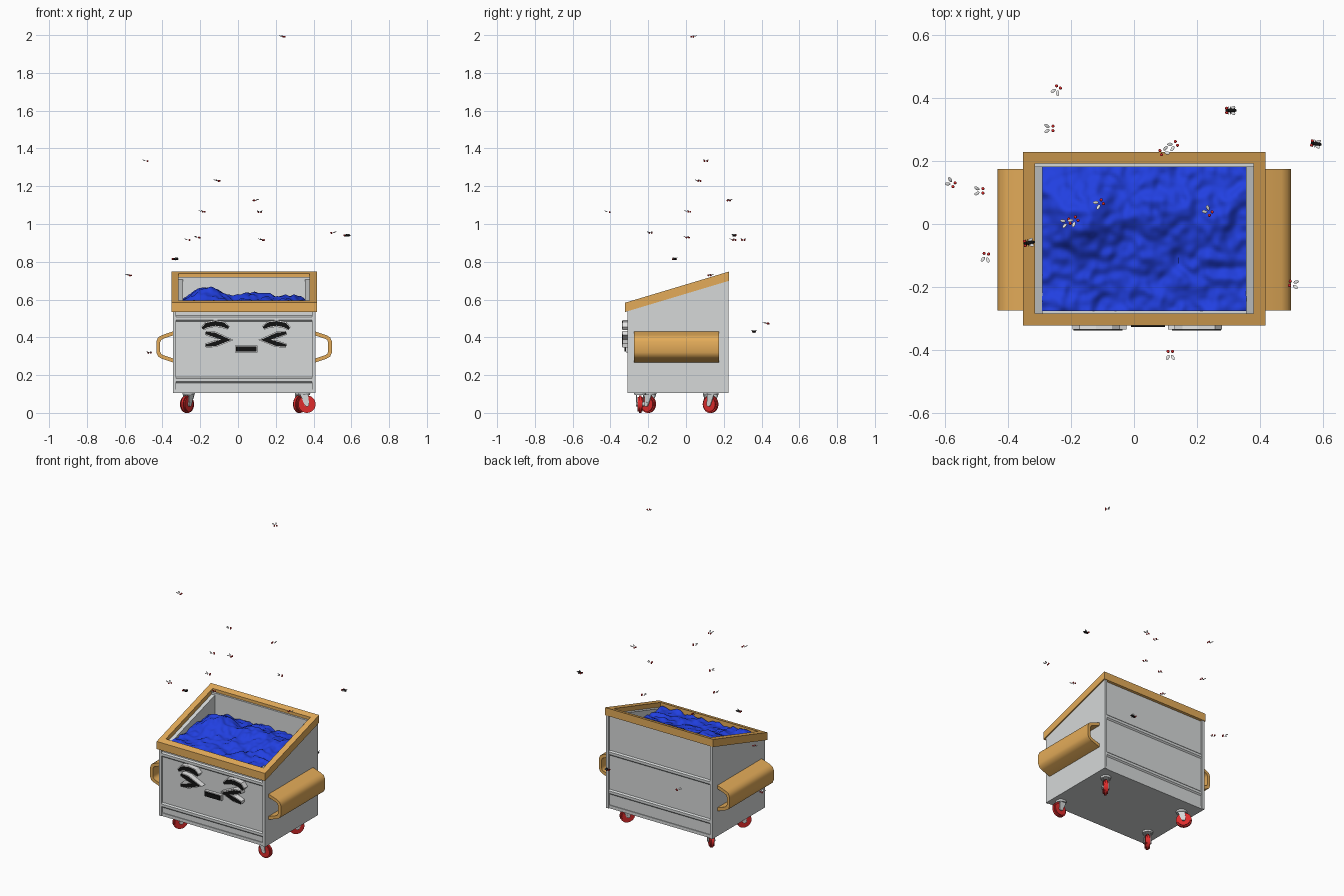
import bpy, bmesh, math
from mathutils import Vector, Matrix, noise

cube = bpy.data.objects.get("Cube")
if cube:
    bpy.data.objects.remove(cube, do_unlink=True)


def material(name, r, g, b):
    mat = bpy.data.materials.new(name)
    mat.use_nodes = True
    mat.diffuse_color = (r, g, b, 1)
    mat.node_tree.nodes["Principled BSDF"].inputs["Base Color"].default_value = (r, g, b, 1)
    return mat


STEEL = material("pale steel", 0.67, 0.69, 0.69)
TAN = material("tan paint", 0.77, 0.41, 0.1)
BLUE = material("blue rubbish", 0.015, 0.05, 0.75)
RED = material("red", 0.74, 0.025, 0.025)
BLACK = material("black", 0.006, 0.006, 0.006)
WHITE = material("white", 0.8, 0.8, 0.8)

MID = 0.0325               # centre line of the bin
LEFT, RIGHT = -0.345, 0.41
FRONT, BACK = -0.31, 0.225
FLOOR = 0.105


def finish(name, bm, *mats, smooth=False):
    bmesh.ops.recalc_face_normals(bm, faces=bm.faces)
    mesh = bpy.data.meshes.new(name)
    bm.to_mesh(mesh)
    bm.free()
    obj = bpy.data.objects.new(name, mesh)
    bpy.context.scene.collection.objects.link(obj)
    for mat in mats:
        mesh.materials.append(mat)
    if smooth:
        bpy.ops.object.select_all(action='DESELECT')
        obj.select_set(True)
        bpy.context.view_layer.objects.active = obj
        bpy.ops.object.shade_smooth_by_angle(angle=math.radians(40))


def extrude(bm, outline, offset):
    face = bm.faces.new([bm.verts.new(p) for p in outline])
    out = bmesh.ops.extrude_face_region(bm, geom=[face], use_keep_orig=True)
    verts = [v for v in out["geom"] if isinstance(v, bmesh.types.BMVert)]
    bmesh.ops.translate(bm, vec=offset, verts=verts)


def prism(bm, profile, x0, x1):
    """Sweep a (y, z) profile along x."""
    extrude(bm, [(x0, y, z) for y, z in profile], (x1 - x0, 0, 0))


def stroke(name, points, width, y0, y1, mat, taper=1.0, smooth=False):
    """Constant-depth band following a path of (x, z) points."""
    pts = [Vector(p) for p in points]
    sides = ([], [])
    for i, p in enumerate(pts):
        a = (p - pts[i - 1]).normalized() if i else None
        b = (pts[i + 1] - p).normalized() if i < len(pts) - 1 else None
        d = ((a or b) + (b or a)).normalized()
        half = width / 2 / max(0.45, d.dot(a or b))
        if a is None or b is None:
            half *= taper
        n = Vector((-d.y, d.x)) * half
        sides[0].append(p + n)
        sides[1].append(p - n)
    bm = bmesh.new()
    outline = sides[0] + sides[1][::-1]
    extrude(bm, [(p.x, y0, p.y) for p in outline], (0, y1 - y0, 0))
    finish(name, bm, mat, smooth=smooth)


def rim_z(y):
    return 0.535 + (y + 0.32) * 0.3


# Side walls, following the sloping top: outer skin and inner liner
for name, outer, skin, inner in (("right_wall", LEFT, LEFT + 0.018, -0.29),
                                 ("left_wall", RIGHT, RIGHT - 0.018, 0.355)):
    bm = bmesh.new()
    for x0, x1, y0, y1 in ((outer, skin, FRONT, BACK), (skin, inner, FRONT + 0.02, BACK - 0.02)):
        prism(bm, [(y0, FLOOR), (y1, FLOOR), (y1, rim_z(y1) + 0.02), (y0, rim_z(y0) + 0.02)], x0, x1)
    finish(name, bm, STEEL)


# Front and back walls: recessed panels crossed by two pressed ridges
def ridged_wall(name, outer, inner, ridges):
    step = 0.01 if outer < inner else -0.01
    top = rim_z(outer) + 0.02
    profile = [(inner, FLOOR), (outer + step, FLOOR)]
    for z in ridges:
        profile += [(outer + step, z - 0.016), (outer + step / 5, z - 0.008),
                    (outer + step / 5, z + 0.008), (outer + step, z + 0.016)]
    profile += [(outer + step, top), (inner, top)]
    bm = bmesh.new()
    prism(bm, profile, LEFT + 0.018, RIGHT - 0.018)
    finish(name, bm, STEEL)


ridged_wall("front_wall", FRONT, -0.275, (0.175, 0.5))
ridged_wall("back_wall", BACK, 0.18, (0.21, 0.46))

bm = bmesh.new()
prism(bm, [(FRONT + 0.005, FLOOR), (BACK - 0.005, FLOOR),
           (BACK - 0.005, FLOOR + 0.02), (FRONT + 0.005, FLOOR + 0.02)], LEFT + 0.01, RIGHT - 0.01)
finish("bin_floor", bm, STEEL)

# Sloping rim
bm = bmesh.new()
for x0, x1, y0, y1 in ((-0.352, -0.314, -0.322, 0.228), (0.379, 0.417, -0.322, 0.228),
                       (-0.314, 0.379, -0.322, -0.284), (-0.314, 0.379, 0.192, 0.228)):
    prism(bm, [(y0, rim_z(y0)), (y1, rim_z(y1)),
               (y1, rim_z(y1) + 0.049), (y0, rim_z(y0) + 0.049)], x0, x1)
finish("rim", bm, TAN)

# Lumpy rubbish heap
bm = bmesh.new()
bmesh.ops.create_grid(bm, x_segments=84, y_segments=60, size=0.5)
bumps = ((-0.16, 0.02, 0.085), (0.08, 0.05, 0.048), (0.27, 0.03, 0.033))
for v in bm.verts:
    x, y = MID + v.co.x * 0.647, -0.0475 + v.co.y * 0.457
    z = 0.583 + 0.03 * (y + 0.05)
    z += sum(h * math.exp(-((x - a) ** 2 + (y - b) ** 2) / 0.011) for a, b, h in bumps)
    z += 0.019 * noise.noise((x * 14, y * 14, 3)) + 0.012 * noise.noise((x * 32, y * 32, 7))
    v.co = (x, y, z)
finish("rubbish_heap", bm, BLUE, smooth=True)

# Side lifting sleeves
sleeve = [(0.405, 0.422), (0.464, 0.402), (0.48, 0.393), (0.487, 0.376),
          (0.487, 0.322), (0.48, 0.305), (0.464, 0.296), (0.405, 0.276)]
for name, path in (("left_sleeve", sleeve), ("right_sleeve", [(2 * MID - x, z) for x, z in sleeve])):
    stroke(name, path, 0.02, -0.275, 0.175, TAN, smooth=True)

# Face: thin black strokes on white backing
brow = [(-0.188, 0.446), (-0.165, 0.465), (-0.12, 0.474), (-0.077, 0.467), (-0.05, 0.45)]
squint = [(-0.172, 0.424), (-0.125, 0.413), (-0.063, 0.387), (-0.12, 0.366), (-0.172, 0.356)]
for side in ("right", "left"):
    for part, path in (("brow", brow), ("squint", squint)):
        if side == "left":
            path = [(0.084 - x, z) for x, z in path]
        stroke(f"{side}_{part}_backing", path, 0.036, -0.29, -0.335, WHITE, 0.6)
        stroke(f"{side}_{part}", path, 0.024, -0.335, -0.338, BLACK, 0.5)
stroke("mouth_backing", [(-0.015, 0.339), (0.103, 0.339)], 0.036, -0.29, -0.318, WHITE)
stroke("mouth", [(-0.01, 0.339), (0.098, 0.339)], 0.027, -0.318, -0.326, BLACK)


# Swivel casters
def caster(name, x, y, angle):
    spot = Matrix.Translation((x, y, 0)) @ Matrix.Rotation(math.radians(angle), 4, 'Z')
    axle = spot @ Matrix.Translation((0, 0, 0.046)) @ Matrix.Rotation(math.pi / 2, 4, 'X')
    bm = bmesh.new()
    bmesh.ops.create_cone(bm, cap_ends=True, segments=28, radius1=0.046, radius2=0.046,
                          depth=0.028, matrix=axle)
    caps = [e for e in bm.edges if any(len(f.verts) > 4 for f in e.link_faces)]
    bmesh.ops.bevel(bm, geom=caps, offset=0.007, segments=2, affect='EDGES')
    finish(name + "_wheel", bm, RED, smooth=True)
    bm = bmesh.new()
    bmesh.ops.create_cone(bm, cap_ends=True, segments=16, radius1=0.012, radius2=0.012,
                          depth=0.044, matrix=axle)
    bmesh.ops.create_cone(bm, cap_ends=True, segments=20, radius1=0.03, radius2=0.032, depth=0.012,
                          matrix=spot @ Matrix.Translation((0.014, 0, 0.1)))
    leg = [(-0.011, 0.038), (0.011, 0.038), (0.036, 0.098), (-0.008, 0.098)]
    for s in (-0.021, 0.016):
        extrude(bm, [spot @ Vector((a, s, z)) for a, z in leg],
                spot.to_3x3() @ Vector((0, 0.005, 0)))
    finish(name + "_fork", bm, STEEL)


caster("front_right", -0.27, -0.2, 55)
caster("back_right", -0.27, 0.13, -45)
caster("front_left", 0.365, -0.243, 180)
caster("back_left", 0.325, 0.13, 55)


# Flies: eyes and wings, some with a dark body
def fly(number, x, y, z, heading, has_body):
    base = Matrix.Translation((x, y, z)) @ Matrix.Rotation(math.radians(heading), 4, 'Z')
    bm = bmesh.new()

    def blob(loc, size, index, turn=0.0, pitch=0.0):
        m = (base @ Matrix.Translation(loc) @ Matrix.Rotation(turn, 4, 'Z')
             @ Matrix.Rotation(pitch, 4, 'Y') @ Matrix.Diagonal((*size, 1)))
        old = set(bm.faces)
        bmesh.ops.create_icosphere(bm, subdivisions=2, radius=1, matrix=m)
        for f in set(bm.faces) - old:
            f.material_index = index

    for s in (-1, 1):
        blob((0.011, s * 0.007, 0), (0.005, 0.005, 0.005), 0)
        blob((-0.008, s * 0.008, 0.004), (0.01, 0.005, 0.0015), 1, -s * 0.5, 0.4)
    if has_body:
        blob((-0.006, 0, 0), (0.015, 0.007, 0.007), 2)
        blob((0.009, 0, 0), (0.006, 0.006, 0.005), 2)
        for a in (-0.006, 0, 0.006):
            blob((a, 0, -0.004), (0.0012, 0.013, 0.0012), 2)
    finish(f"fly_{number}", bm, RED, WHITE, BLACK, smooth=True)


flies = [(0.235, 0.04, 1.991, -40), (-0.49, 0.105, 1.333, 0), (-0.11, 0.065, 1.228, 30),
         (0.095, 0.23, 1.125, 200), (-0.19, 0.01, 1.065, 40), (0.115, -0.415, 1.063, 90),
         (-0.268, 0.303, 0.915, 0), (-0.215, 0.005, 0.928, 20), (0.125, 0.25, 0.915, 30),
         (0.505, -0.19, 0.953, 170), (-0.58, 0.13, 0.728, -30), (-0.47, -0.105, 0.318, 80),
         (-0.245, 0.425, 0.473, 60),
         (0.305, 0.36, 0.43, 180), (0.575, 0.255, 0.94, 170), (-0.335, -0.06, 0.815, 190)]
for i, (x, y, z, heading) in enumerate(flies):
    fly(i + 1, x, y, z, heading, i > 12)
